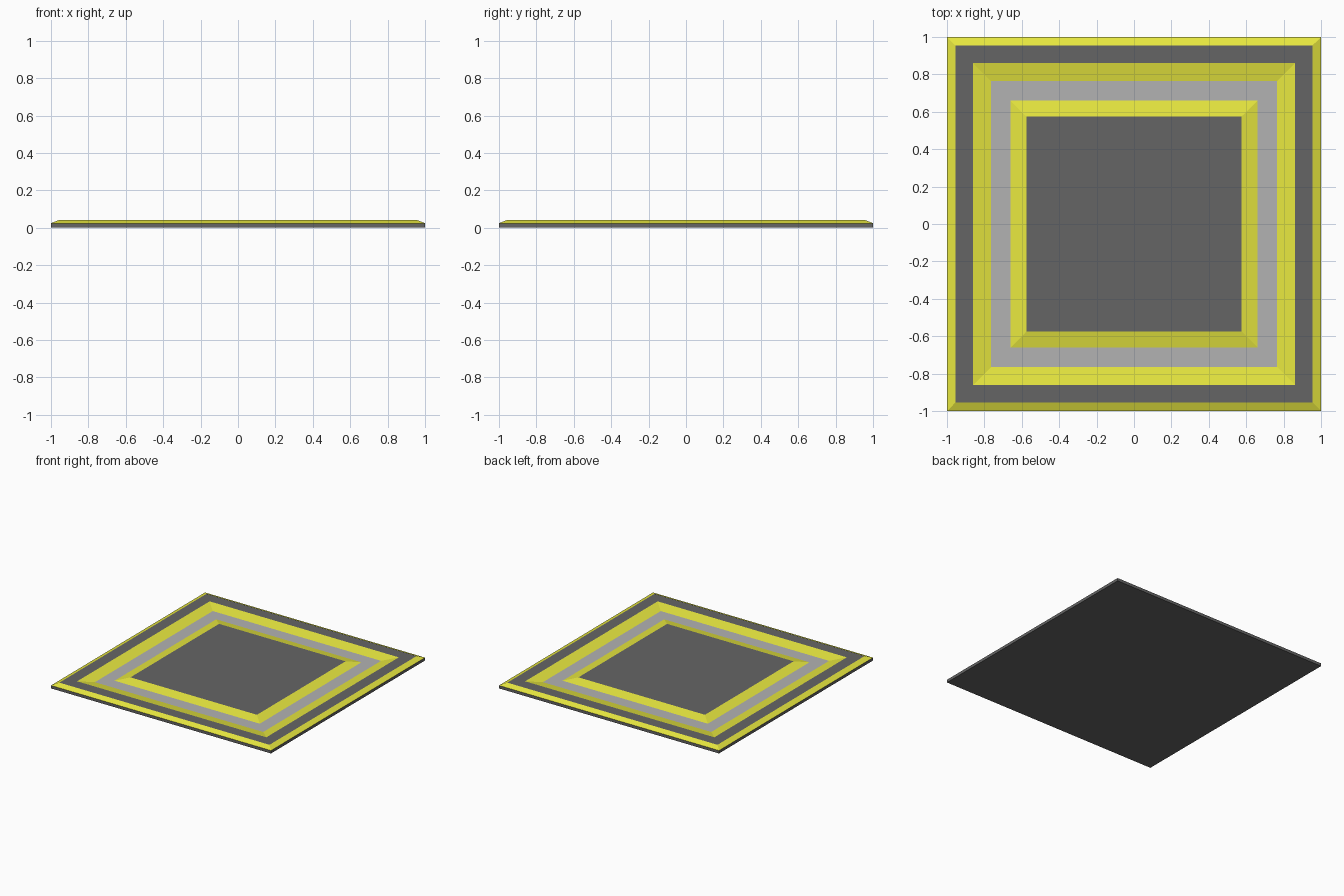
import bpy, bmesh

if "Cube" in bpy.data.objects:
    bpy.data.objects.remove(bpy.data.objects["Cube"])


def material(name, color):
    m = bpy.data.materials.new(name)
    m.diffuse_color = (*color, 1)
    m.use_nodes = True
    m.node_tree.nodes["Principled BSDF"].inputs["Base Color"].default_value = m.diffuse_color
    return m


mats = [material("dark_grey", (0.13, 0.13, 0.13)),
        material("light_grey", (0.45, 0.45, 0.45)),
        material("yellow", (0.8, 0.8, 0.05))]
DARK, LIGHT, YELLOW = range(3)

# Stepped profile: half width, height, colour of the band leading to it
profile = [(1.0, 0.0, DARK),        # underside edge
           (1.0, 0.024, DARK),      # side wall
           (0.955, 0.042, YELLOW),  # outer bevel
           (0.86, 0.042, DARK),     # raised rim
           (0.765, 0.024, YELLOW),  # slope down into the groove
           (0.66, 0.024, LIGHT),    # groove floor
           (0.575, 0.042, YELLOW)]  # slope up to the centre panel

bm = bmesh.new()
loops = [[bm.verts.new((sx * w, sy * w, z))
          for sx, sy in ((-1, -1), (1, -1), (1, 1), (-1, 1))]
         for w, z, _ in profile]

# Square bands between neighbouring loops
for lo, hi, (_, _, colour) in zip(loops, loops[1:], profile[1:]):
    for i in range(4):
        j = (i + 1) % 4
        bm.faces.new((lo[i], lo[j], hi[j], hi[i])).material_index = colour

# Underside and centre panel
bm.faces.new(loops[0][::-1]).material_index = DARK
bm.faces.new(loops[-1]).material_index = DARK

mesh = bpy.data.meshes.new("floor_tile")
bm.to_mesh(mesh)
bm.free()
for m in mats:
    mesh.materials.append(m)
tile = bpy.data.objects.new("floor_tile", mesh)
bpy.context.collection.objects.link(tile)
